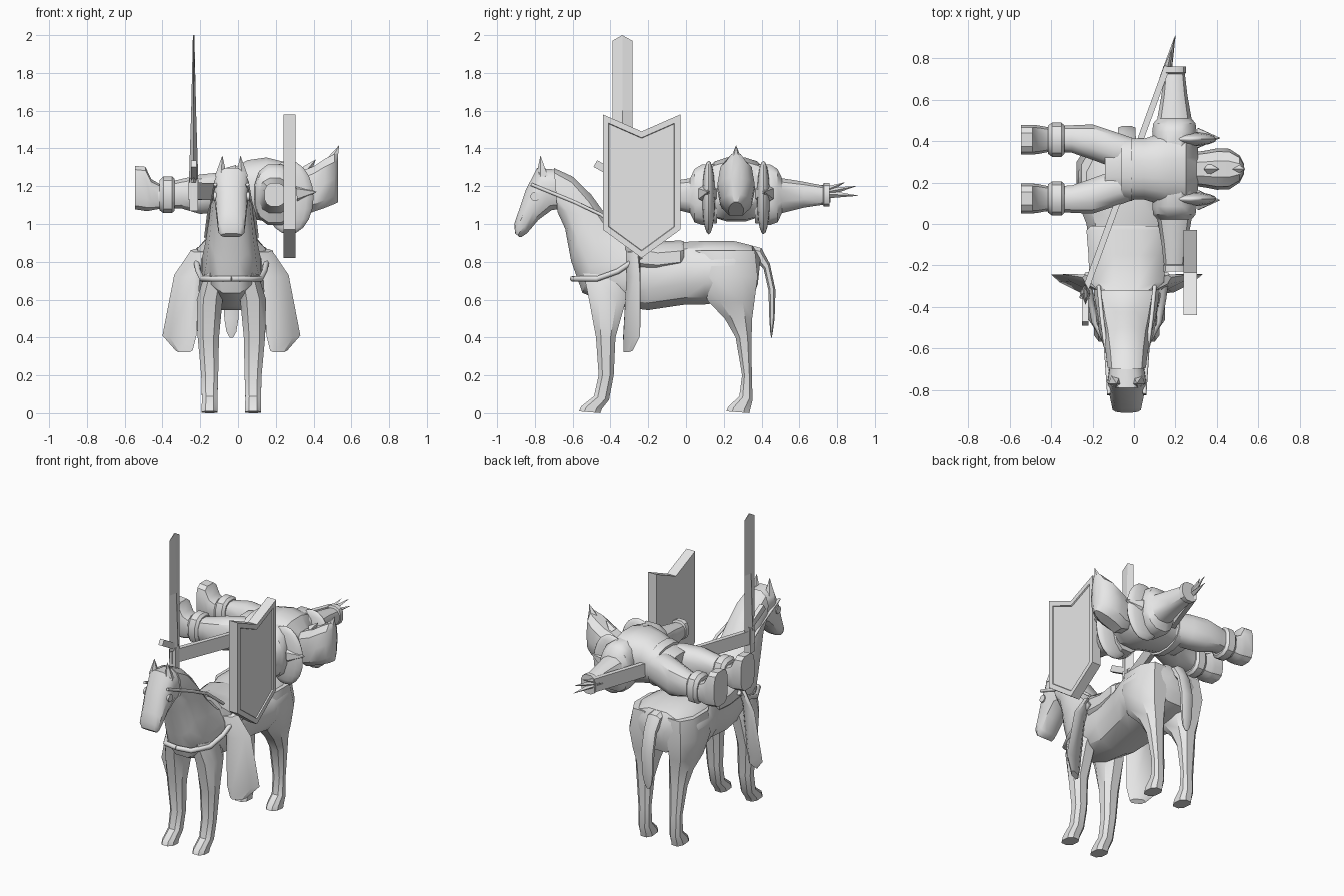
import bpy, bmesh, math
from mathutils import Vector

cube = bpy.data.objects.get("Cube")
if cube:
    bpy.data.objects.remove(cube, do_unlink=True)

stone = bpy.data.materials.new("plain_grey")
stone.use_nodes = True
GREY = (0.8, 0.8, 0.8, 1)
stone.diffuse_color = GREY
stone.node_tree.nodes["Principled BSDF"].inputs["Base Color"].default_value = GREY

HX = -0.035   # horse centre line
RY = 0.265    # rider centre line


def finish(name, bm, angle=35):
    bmesh.ops.recalc_face_normals(bm, faces=bm.faces)
    mesh = bpy.data.meshes.new(name)
    bm.to_mesh(mesh)
    bm.free()
    mesh.materials.append(stone)
    ob = bpy.data.objects.new(name, mesh)
    bpy.context.collection.objects.link(ob)
    bpy.ops.object.select_all(action='DESELECT')
    ob.select_set(True)
    bpy.context.view_layer.objects.active = ob
    bpy.ops.object.shade_smooth_by_angle(angle=math.radians(angle))
    return ob


def loft(name, sections, centre, along='y', side=0, n=12, power=0.8):
    """Skin rings; each is (a1, z1, a2, z2, half width, optional side offset)."""
    bm = bmesh.new()
    rings = []
    for a1, z1, a2, z2, w, *off in sections:
        p, q = Vector((a1, z1)), Vector((a2, z2))
        mid, half = (p + q) / 2, (p - q) / 2
        c = centre + side * (off[0] if off else 0)
        ring = []
        for i in range(n):
            t = math.tau * (i + 0.5) / n
            u, v = [math.copysign(abs(k) ** power, k) for k in (math.cos(t), math.sin(t))]
            a, z = mid + half * u
            ring.append(bm.verts.new((a, c + w * v, z) if along == 'x' else (c + w * v, a, z)))
        rings.append(ring)
    for r, s in zip(rings, rings[1:]):
        for i in range(n):
            j = (i + 1) % n
            bm.faces.new((r[i], r[j], s[j], s[i]))
    bm.faces.new(rings[0])
    bm.faces.new(rings[-1])
    return finish(name, bm)


def aimed(name, a, b, build):
    """Build a part along z and turn it to run from a to b."""
    a, b = Vector(a), Vector(b)
    bm = bmesh.new()
    build(bm, (b - a).length)
    ob = finish(name, bm)
    ob.location = (a + b) / 2
    ob.rotation_euler = (b - a).to_track_quat('Z', 'Y').to_euler()
    return ob


def spike(name, a, b, r, sides=6):
    return aimed(name, a, b, lambda bm, d: bmesh.ops.create_cone(
        bm, cap_ends=True, segments=sides, radius1=r, radius2=0.001, depth=d))


def disc(name, a, b, r):
    return aimed(name, a, b, lambda bm, d: bmesh.ops.create_cone(
        bm, cap_ends=True, segments=12, radius1=r, radius2=r, depth=d))


def beam(name, a, b, w, h):
    def build(bm, d):
        bmesh.ops.create_cube(bm, size=1)
        bmesh.ops.scale(bm, vec=(w, h, d), verts=bm.verts)
    return aimed(name, a, b, build)


def strap(name, points, r):
    cu = bpy.data.curves.new(name, 'CURVE')
    cu.dimensions = '3D'
    cu.bevel_depth = r
    cu.bevel_resolution = 1
    cu.use_fill_caps = True
    sp = cu.splines.new('POLY')
    sp.points.add(len(points) - 1)
    for pt, co in zip(sp.points, points):
        pt.co = (*co, 1)
    cu.materials.append(stone)
    bpy.context.collection.objects.link(bpy.data.objects.new(name, cu))


def plate(name, outline, x0, x1, rim):
    """Slab from a (y, z) outline with a sunken panel on its x1 face."""
    bm = bmesh.new()
    back = bm.faces.new([bm.verts.new((x0, y, z)) for y, z in outline])
    front = bm.faces.new([bm.verts.new((x1, y, z)) for y, z in outline])
    n = len(outline)
    for i in range(n):
        j = (i + 1) % n
        bm.faces.new((back.verts[i], back.verts[j], front.verts[j], front.verts[i]))
    bmesh.ops.recalc_face_normals(bm, faces=bm.faces)
    bmesh.ops.inset_region(bm, faces=[front], thickness=rim, use_even_offset=True)
    bmesh.ops.inset_region(bm, faces=[front], thickness=0.003, use_even_offset=True)
    for v in front.verts:
        v.co.x -= 0.008
    return finish(name, bm, 15)


# Horse trunk, neck and head
loft("horse_body", [
    (.395, .82, .38, .68, .08), (.35, .89, .36, .62, .19), (.25, .915, .26, .59, .24),
    (.1, .915, .1, .57, .24), (0, .91, 0, .57, .2), (-.2, .89, -.2, .54, .17),
    (-.34, .95, -.38, .56, .16), (-.42, 1.05, -.55, .63, .14), (-.5, 1.16, -.61, .8, .12),
    (-.6, 1.255, -.64, .97, .105), (-.7, 1.3, -.68, 1.06, .095)], HX)
loft("horse_head", [
    (-.68, 1.29, -.65, 1.08, .08), (-.79, 1.3, -.71, 1.07, .095), (-.85, 1.18, -.78, 1.02, .085),
    (-.89, 1.06, -.84, .95, .075), (-.91, 1, -.87, .93, .07), (-.905, .95, -.88, .93, .055)], HX)
loft("tail", [
    (.32, .895, .32, .82, .05), (.4, .875, .37, .8, .05), (.445, .79, .41, .76, .045),
    (.475, .65, .435, .65, .045), (.47, .5, .44, .5, .04), (.46, .43, .445, .43, .028),
    (.455, .4, .45, .4, .01)], HX, n=8)

for s, tag in ((1, "left"), (-1, "right")):
    # Horse legs
    loft(tag + "_front_leg", [
        (-.55, .74, -.3, .72, .06, .085), (-.52, .6, -.31, .6, .073, .115), (-.48, .4, -.37, .4, .06, .122),
        (-.465, .2, -.38, .2, .048, .115), (-.49, .09, -.405, .07, .044, .115),
        (-.56, .035, -.44, .025, .045, .115), (-.57, .01, -.45, 0, .045, .115)], HX, 'y', s, 8)
    loft(tag + "_hind_leg", [
        (.04, .86, .375, .86, .095, .13), (.045, .72, .39, .72, .11, .14), (.11, .59, .37, .59, .09, .135),
        (.2, .5, .355, .5, .07, .125), (.26, .4, .35, .4, .057, .122), (.295, .2, .35, .2, .042, .115),
        (.28, .09, .355, .07, .042, .115), (.22, .035, .345, .025, .045, .115),
        (.21, .01, .34, 0, .045, .115)], HX, 'y', s, 8)
    # Ears, eyes and tack
    spike(tag + "_ear", (HX + s * .055, -.76, 1.25), (HX + s * .048, -.77, 1.36), .035, 5)
    disc(tag + "_eye", (HX + s * .08, -.8, 1.145), (HX + s * .095, -.8, 1.145), .024)
    strap(tag + "_rein", [(HX + s * x, y, z) for x, y, z in (
        (.085, -.82, 1.21), (.1, -.6, 1.12), (.12, -.45, 1.05), (.135, -.3, .93))], .01)
    strap(tag + "_breast_strap", [(HX + s * x, y, z) for x, y, z in (
        (.19, -.24, .83), (.175, -.36, .75), (.155, -.47, .71), (.095, -.585, .71), (0, -.6, .71))], .016)
    # Thin hanging flap, its inner edge swept forward
    flap = loft(tag + "_saddle_flap", [
        (-.2, .87, -.25, .85, .045, .17), (-.235, .74, -.275, .72, .068, .235),
        (-.265, .42, -.305, .4, .09, .275), (-.275, .34, -.305, .32, .045, .25)], HX, 'y', s, 6)
    for v in flap.data.vertices:
        v.co.y += .5 * (abs(v.co.x - HX) - .28)
loft("saddle", [
    (-.32, .96, -.32, .82, .14), (-.28, .945, -.28, .72, .185), (-.15, .91, -.15, .72, .19),
    (-.03, .915, -.03, .74, .2), (-.01, .91, -.01, .76, .18)], HX)

# Rider lying on the back, head toward the horse's left
loft("rider_torso", [
    (-.14, 1.26, -.14, 1.07, .14), (-.04, 1.29, -.04, 1.05, .15), (.05, 1.34, .05, 1.03, .15),
    (.15, 1.355, .15, 1.01, .18), (.25, 1.33, .25, 1.02, .19), (.31, 1.25, .31, 1.07, .1)], RY, 'x', n=16)
loft("belt", [(-.06, 1.3, -.06, 1.04, .156), (-.01, 1.315, -.01, 1.03, .156)], RY, 'x', n=16)
loft("rider_head", [
    (.28, 1.25, .28, 1.06, .08), (.35, 1.29, .35, 1.04, .09), (.4, 1.31, .4, 1.06, .1),
    (.46, 1.35, .46, 1.08, .098), (.51, 1.375, .51, 1.1, .065), (.53, 1.38, .53, 1.11, .025)], RY, 'x', n=10)
spike("helmet_crest", (.46, RY, 1.24), (.535, RY, 1.415), .07, 5)
spike("nose", (.36, RY, 1.28), (.41, RY, 1.34), .03, 4)

for s, tag in ((-1, "left"), (1, "right")):
    arm = loft(tag + "_arm", [
        (.1, 1.32, .1, 1.0, .1), (.18, 1.32, .18, .99, .11), (.22, 1.295, .22, 1.005, .105),
        (.243, 1.245, .243, 1.055, .085), (.36, 1.225, .36, 1.085, .064), (.46, 1.205, .46, 1.1, .052),
        (.465, 1.22, .465, 1.09, .057), (.495, 1.22, .495, 1.09, .057)], .195)
    for v in arm.data.vertices:
        v.co.y = RY + s * v.co.y
    if s < 0:
        arm.data.flip_normals()
    # Shoulder guard with its spike
    bm = bmesh.new()
    bmesh.ops.create_uvsphere(bm, u_segments=16, v_segments=10, radius=1)
    bmesh.ops.scale(bm, vec=(.13, .035, .195), verts=bm.verts)
    finish(tag + "_shoulder_guard", bm).location = (.27, RY + s * .145, 1.14)
    spike(tag + "_shoulder_spike", (.31, RY + s * .15, 1.16), (.415, RY + s * .15, 1.17), .055)
    # Leg, cuff and boot
    loft(tag + "_leg", [
        (.0, 1.27, .0, 1.07, .08, .07), (-.1, 1.275, -.1, 1.06, .09, .095), (-.2, 1.265, -.2, 1.05, .088, .13),
        (-.3, 1.24, -.3, 1.08, .068, .145), (-.43, 1.21, -.43, 1.08, .06, .145)], RY, 'x', s)
    loft(tag + "_boot_cuff", [
        (-.335, 1.24, -.335, 1.07, .07, .142), (-.35, 1.255, -.35, 1.055, .085, .142),
        (-.395, 1.255, -.395, 1.055, .085, .142), (-.415, 1.235, -.415, 1.07, .07, .142)], RY, 'x', s)
    loft(tag + "_boot", [
        (-.41, 1.21, -.41, 1.08, .06, .142), (-.46, 1.24, -.46, 1.07, .07, .142),
        (-.49, 1.305, -.48, 1.065, .073, .142), (-.545, 1.31, -.545, 1.075, .073, .142)],
        RY, 'x', s, 12, .6)

# Shield
plate("shield", [(-.44, 1.58), (-.235, 1.49), (-.03, 1.58), (-.03, .97), (-.235, .82), (-.44, .97)],
      .24, .305, .03)

# Upright sword
bm = bmesh.new()
rings = []
for z, hw, rise in ((1.22, .025, 0), (1.6, .013, 0), (1.97, .004, .03)):
    rings.append([bm.verts.new((-.235 + x, -.337 + y, z + k)) for x, y, k in (
        (-hw, 0, rise), (0, -.053, 0), (hw, 0, rise), (0, .053, 0))])
for r, t in zip(rings, rings[1:]):
    for i in range(4):
        bm.faces.new((r[i], r[i - 1], t[i - 1], t[i]))
bm.faces.new(rings[0])
bm.faces.new(rings[-1])
finish("sword_blade", bm, 10)
beam("sword_grip", (-.235, -.34, 1.07), (-.235, -.34, 1.24), .045, .045)
beam("sword_guard", (-.235, -.32, 1.23), (-.235, -.48, 1.32), .03, .04)

# Long flat shaft with splintered end
beam("long_shaft", (-.25, -.36, 1.175), (.16, .76, 1.16), .03, .09)
for x, y, z in ((.2, .91, 1.15), (.195, .9, 1.2), (.18, .84, 1.22)):
    spike("shaft_point", (.15, .7, 1.16), (x, y, z), .028, 4)
